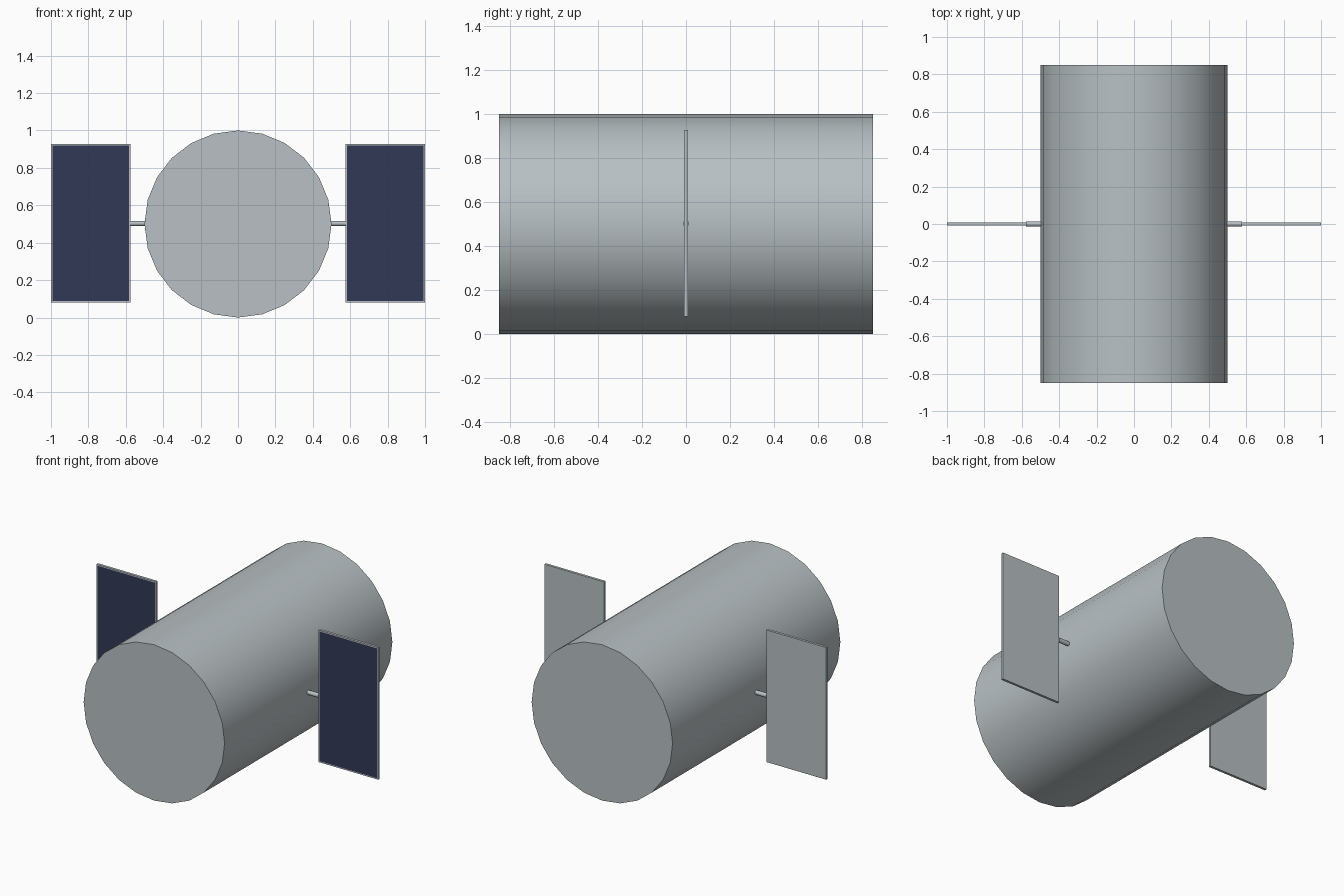
import bpy, bmesh, math
from mathutils import Matrix

cube = bpy.data.objects.get("Cube")
if cube:
    bpy.data.objects.remove(cube, do_unlink=True)


def material(name, rgb):
    m = bpy.data.materials.new(name)
    m.use_nodes = True
    color = (*rgb, 1)
    m.diffuse_color = color
    m.node_tree.nodes["Principled BSDF"].inputs["Base Color"].default_value = color
    return m


metal = material("satin grey metal", (0.48, 0.53, 0.55))
cells = material("solar cell navy", (0.03, 0.04, 0.09))


def finish(name, bm, mats, smooth=False):
    bmesh.ops.recalc_face_normals(bm, faces=bm.faces)
    mesh = bpy.data.meshes.new(name)
    bm.to_mesh(mesh)
    bm.free()
    for m in mats:
        mesh.materials.append(m)
    ob = bpy.data.objects.new(name, mesh)
    bpy.context.collection.objects.link(ob)
    if smooth:
        bpy.ops.object.select_all(action='DESELECT')
        ob.select_set(True)
        bpy.context.view_layer.objects.active = ob
        bpy.ops.object.shade_smooth_by_angle(angle=math.radians(50))
    return ob


def cylinder(name, sides, radius, length, center, axis):
    bm = bmesh.new()
    matrix = Matrix.Translation(center) @ Matrix.Rotation(math.pi / 2, 4, axis)
    bmesh.ops.create_cone(bm, cap_ends=True, segments=sides, radius1=radius,
                          radius2=radius, depth=length, matrix=matrix)
    return finish(name, bm, [metal], smooth=True)


def panel(name, side):
    # Thin framed plate with the cell area inset on its front face
    x0, x1, z0, z1, thick = 0.575, 1.0, 0.08, 0.927, 0.016
    bm = bmesh.new()
    matrix = (Matrix.Translation((side * (x0 + x1) / 2, 0, (z0 + z1) / 2))
              @ Matrix.Diagonal((x1 - x0, thick, z1 - z0, 1)))
    bmesh.ops.create_cube(bm, size=1, matrix=matrix)
    bm.normal_update()
    front = min(bm.faces, key=lambda f: f.calc_center_median().y)
    bmesh.ops.inset_region(bm, faces=[front], thickness=0.011)
    front.material_index = 1
    return finish(name, bm, [metal, cells])


# Main hull lying along the front-to-back axis
cylinder("hull", 24, 0.5, 1.7, (0, 0, 0.5), 'X')

# Mirrored struts and solar panels
for label, side in (("left", 1), ("right", -1)):
    cylinder(label + "_strut", 12, 0.014, 0.1, (side * 0.527, 0, 0.503), 'Y')
    panel(label + "_solar_panel", side)
